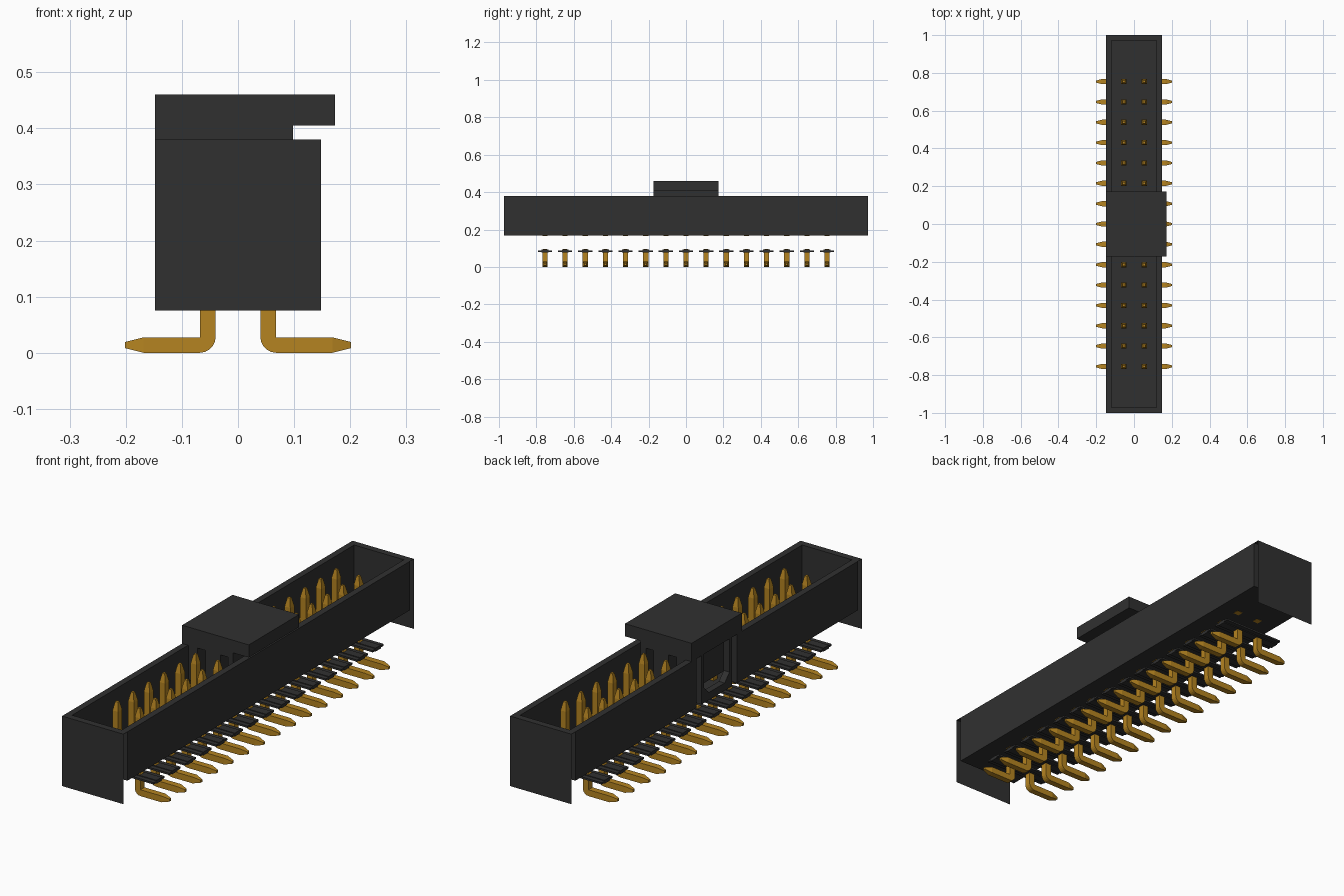
import bpy, bmesh, math
from mathutils import Vector

cube = bpy.data.objects.get("Cube")
if cube:
    bpy.data.objects.remove(cube)


def material(name, rgb):
    m = bpy.data.materials.new(name)
    m.use_nodes = True
    m.diffuse_color = (*rgb, 1)
    m.node_tree.nodes["Principled BSDF"].inputs["Base Color"].default_value = (*rgb, 1)
    return m


BLACK = material("black plastic", (0.03, 0.03, 0.03))
GOLD = material("gold metal", (0.46, 0.23, 0.015))

PITCH, COUNT = 0.1077, 15
FIRST_Y = -PITCH * (COUNT - 1) / 2
PIN_X, PIN_R = 0.0537, 0.0138


def finish(name, bm, mat):
    bmesh.ops.recalc_face_normals(bm, faces=bm.faces)
    mesh = bpy.data.meshes.new(name)
    bm.to_mesh(mesh)
    bm.free()
    mesh.materials.append(mat)
    ob = bpy.data.objects.new(name, mesh)
    bpy.context.collection.objects.link(ob)
    return ob


def box(name, xs, ys, zs):
    bm = bmesh.new()
    bmesh.ops.create_cube(bm, size=1)
    for v in bm.verts:
        v.co = [r[0] if c < 0 else r[1] for c, r in zip(v.co, (xs, ys, zs))]
    return finish(name, bm, BLACK)


def sheet(name, corners):
    """A single flat face."""
    bm = bmesh.new()
    bm.faces.new([bm.verts.new(c) for c in corners])
    return finish(name, bm, BLACK)


def prism(name, outline, shift):
    """Extrude a flat outline by a vector."""
    bm = bmesh.new()
    f = bm.faces.new([bm.verts.new(p) for p in outline])
    for v in bmesh.ops.extrude_face_region(bm, geom=[f])["geom"]:
        if isinstance(v, bmesh.types.BMVert):
            v.co += Vector(shift)
    return finish(name, bm, BLACK)


def sweep(name, stations):
    """Sweep a square bar; stations are (x, z, side direction angle, half size)."""
    bm = bmesh.new()
    rings = []
    for x, z, ang, h in stations:
        side = Vector((math.cos(ang), 0, math.sin(ang)))
        rings.append([bm.verts.new(Vector((x, FIRST_Y, z)) + side * u * h + Vector((0, v * h, 0)))
                      for u, v in ((1, -1), (1, 1), (-1, 1), (-1, -1))])
    for a, b in zip(rings, rings[1:]):
        for i in range(4):
            j = (i + 1) % 4
            bm.faces.new((a[i], a[j], b[j], b[i]))
    bm.faces.new(rings[0])
    bm.faces.new(rings[-1])
    return finish(name, bm, GOLD)


def repeat(ob, mirror):
    if mirror:
        ob.modifiers.new("both rows", 'MIRROR')
    arr = ob.modifiers.new("along row", 'ARRAY')
    arr.count = COUNT
    arr.use_relative_offset = False
    arr.use_constant_offset = True
    arr.constant_offset_displace = (0, PITCH, 0)


# Shroud: long walls, with a key slot in the -x wall
W, IN, L, Z0, Z1 = 0.148, 0.12, 0.972, 0.167, 0.38
SLOT = 0.14
box("side_wall_left", (IN, W), (-L, L), (Z0, Z1))
box("side_wall_right_front", (-W, -IN), (-L, -SLOT), (Z0, Z1))
box("side_wall_right_back", (-W, -IN), (SLOT, L), (Z0, Z1))
box("floor", (-IN, IN), (-L, L), (Z0, Z0 + 0.006))

# U-shaped key frame standing in the slot, with sloped inner corners
KEY, RIM = 0.104, 0.088
u_shape = [(-KEY, Z1), (-KEY, Z0), (KEY, Z0), (KEY, Z1), (RIM, Z1), (RIM, 0.235),
           (0.055, 0.2), (-0.055, 0.2), (-RIM, 0.235), (-RIM, Z1)]
prism("key_frame", [(-W, y, z) for y, z in u_shape], (W - IN, 0, 0))

# Shroud ends: inner wall, top rim and a deep thin end plate
for s, label in ((-1, "front"), (1, "back")):
    box("inner_end_wall_" + label, (-W, W), sorted((s * (L - 0.001), s * (L + 0.001))), (Z0, Z1))
    sheet("end_rim_" + label, [(-W, s * L, Z1), (W, s * L, Z1), (W, s, Z1), (-W, s, Z1)])
    sheet("end_plate_" + label, [(-W, s, 0.075), (W, s, 0.075), (W, s, Z1), (-W, s, Z1)])

# Pick-up cap with an overhanging lip
CAP = 0.173
cap_profile = [(-W, Z1), (0.098, Z1), (0.098, 0.405), (CAP, 0.405), (CAP, 0.46), (-W, 0.46)]
prism("cap", [(x, -CAP, z) for x, z in cap_profile], (0, 2 * CAP, 0))
# Cap legs straddling the pin columns
for name, x0, x1 in (("outer", -0.118, -0.075), ("middle", -0.036, 0.036), ("inner", 0.072, 0.098)):
    box("cap_leg_" + name, (x0, x1), (-CAP, CAP), (0.23, Z1))

# Cross strips that carry the legs, each with a thicker spine
strip = box("standoff_strip", (-W, W), (FIRST_Y - 0.038, FIRST_Y + 0.038), (0.081, 0.089))
repeat(strip, False)
spine = box("strip_spine", (-W, W), (FIRST_Y - 0.018, FIRST_Y + 0.018), (0.077, 0.092))
repeat(spine, False)

# Upright contact pins with pointed tips
post = sweep("contact_pin", [(PIN_X, Z0 - 0.001, 0, PIN_R), (PIN_X, 0.338, 0, PIN_R),
                             (PIN_X, 0.376, 0, 0.006)])
repeat(post, True)

# Bent solder legs, turning outward into tapered feet
R = 0.0142
stations = [(PIN_X, 0.097, math.pi, 0.009), (PIN_X, 0.09, math.pi, PIN_R)]
for i in range(6):
    a = math.radians(18 * i)
    stations.append((PIN_X + R - R * math.cos(a), PIN_R + R - R * math.sin(a), math.pi + a, PIN_R))
stations += [(0.168, PIN_R, 1.5 * math.pi, PIN_R), (0.201, PIN_R, 1.5 * math.pi, 0.0055)]
repeat(sweep("solder_leg", stations), True)
